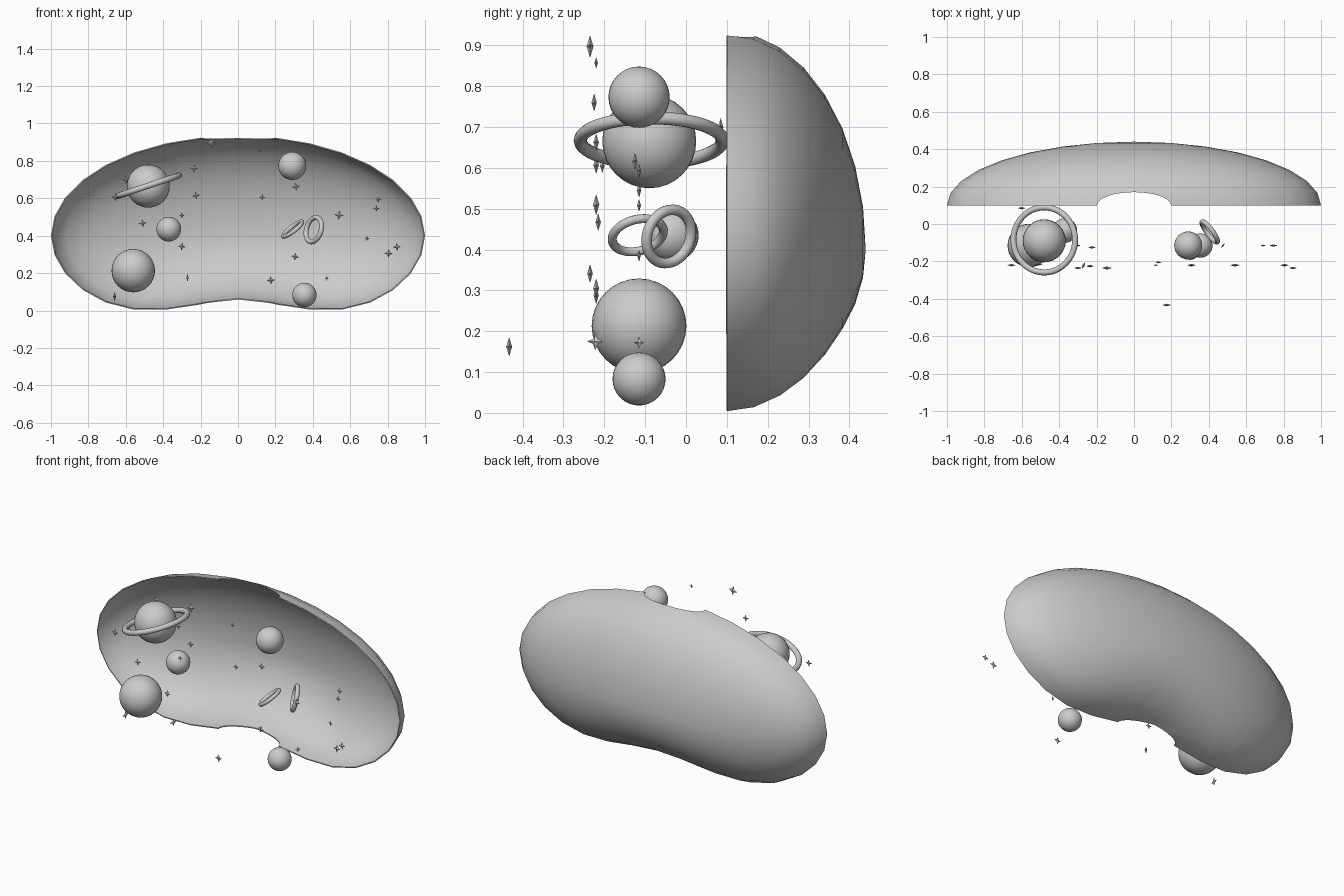
import bpy, bmesh
from math import sin, cos, pi, exp, radians
from mathutils import Vector, Matrix

if "Cube" in bpy.data.objects:
    bpy.data.objects.remove(bpy.data.objects["Cube"])


def smooth(obj, angle=40):
    bpy.ops.object.select_all(action='DESELECT')
    obj.select_set(True)
    bpy.context.view_layer.objects.active = obj
    bpy.ops.object.shade_smooth_by_angle(angle=radians(angle))


def from_bmesh(name, bm):
    me = bpy.data.meshes.new(name)
    bm.to_mesh(me)
    bm.free()
    obj = bpy.data.objects.new(name, me)
    bpy.context.collection.objects.link(obj)
    return obj


def planet(name, loc, r):
    bpy.ops.mesh.primitive_uv_sphere_add(segments=32, ring_count=16, radius=r, location=loc)
    bpy.context.object.name = name
    smooth(bpy.context.object)


def ring(name, loc, normal, major, minor):
    bpy.ops.mesh.primitive_torus_add(major_segments=48, minor_segments=12,
                                     major_radius=major, minor_radius=minor, location=loc)
    obj = bpy.context.object
    obj.name = name
    obj.rotation_euler = Vector(normal).to_track_quat('Z', 'Y').to_euler()
    smooth(obj, 60)


# Visor shell: half ellipsoid opening to the front, lower edge arched up
def shell_point(a, k):
    t = k * pi / 16
    x, h = cos(a) * cos(t), 0.535 * sin(a) * cos(t)
    if h < 0:
        h += 0.185 * (-h / 0.535) * exp(-(x / 0.52) ** 2)
    return (x, 0.1 + 0.34 * sin(t), 0.4 + h)


N = 32
bm = bmesh.new()
rows = [[bm.verts.new(shell_point(2 * pi * i / N, k)) for i in range(N)] for k in range(8)]
pole = bm.verts.new((0, 0.44, 0.4))
for lo, hi in zip(rows, rows[1:]):
    for i in range(N):
        j = (i + 1) % N
        bm.faces.new((lo[i], hi[i], hi[j], lo[j]))
for i in range(N):
    bm.faces.new((rows[-1][i], pole, rows[-1][(i + 1) % N]))
bm.normal_update()
if sum(f.normal.dot(f.calc_center_median() - Vector((0, 0.1, 0.43))) for f in bm.faces) < 0:
    bmesh.ops.reverse_faces(bm, faces=bm.faces)
shell = from_bmesh("visor_shell", bm)

# Elliptical notch through the middle of the rim
bpy.ops.mesh.primitive_cylinder_add(vertices=64, radius=1, depth=3, location=(0, 0.1, 0.4))
cutter = bpy.context.object
cutter.name = "notch_cutter"
cutter.scale = (0.198, 0.07, 1)
cutter.hide_render = True

solid = shell.modifiers.new("thickness", 'SOLIDIFY')
solid.thickness, solid.offset = 0.006, -1
notch = shell.modifiers.new("notch", 'BOOLEAN')
notch.operation, notch.solver, notch.object = 'DIFFERENCE', 'EXACT', cutter
bpy.ops.object.select_all(action='DESELECT')
shell.select_set(True)
bpy.context.view_layer.objects.active = shell
for name in ("thickness", "notch"):
    bpy.ops.object.modifier_apply(modifier=name)
bpy.data.objects.remove(cutter)
smooth(shell)

# Planets
planet("ringed_planet", (-0.48, -0.09, 0.665), 0.115)
planet("large_planet", (-0.56, -0.115, 0.213), 0.116)
planet("small_planet", (-0.37, -0.035, 0.435), 0.066)
planet("upper_planet", (0.29, -0.115, 0.773), 0.075)
planet("lower_planet", (0.355, -0.115, 0.083), 0.065)

# Planet ring and loose rings
tilt = radians(18.5)
ring("planet_ring", (-0.48, -0.085, 0.667), (-sin(tilt), 0, cos(tilt)), 0.174, 0.016)
ring("loose_ring_right", (0.405, -0.042, 0.432), (0.78, 0.58, -0.22), 0.067, 0.013)
ring("loose_ring_left", (0.292, -0.118, 0.435), (-0.6, -0.2, 0.77), 0.064, 0.011)


# Four-pointed stars, thickest in the middle
def star(name, x, y, z, r, yaw=0, roll=0):
    bm = bmesh.new()
    rim = []
    for i in range(8):
        d = r if i % 2 == 0 else r * 0.4
        rim.append(bm.verts.new((d * sin(i * pi / 4), 0, d * cos(i * pi / 4))))
    for side in (-1, 1):
        tip = bm.verts.new((0, side * r * 0.3, 0))
        for i in range(8):
            bm.faces.new((rim[i], rim[(i + 1) % 8], tip))
    bmesh.ops.recalc_face_normals(bm, faces=bm.faces)
    obj = from_bmesh(name, bm)
    obj.matrix_world = (Matrix.Translation((x, y, z)) @ Matrix.Rotation(radians(yaw), 4, 'Z')
                        @ Matrix.Rotation(radians(roll), 4, 'Y'))


stars = [
    (-.145, -.235, .897, .028), (.117, -.22, .857, .014), (-.235, -.225, .76, .022),
    (-.225, -.125, .615, .022), (-.60, .085, .70, .022), (-.655, -.22, .607, .022),
    (-.51, -.215, .467, .022), (-.30, -.115, .508, .016), (-.30, -.235, .342, .022),
    (.31, -.22, .662, .022), (.13, -.205, .605, .018), (.54, -.22, .51, .026),
    (.75, -.115, .593, .018), (.74, -.115, .545, .018), (.69, -.115, .385, .015),
    (.85, -.235, .34, .022), (.805, -.22, .305, .024), (.305, -.22, .288, .022),
    (.175, -.433, .162, .024),
]
for i, s in enumerate(stars):
    star(f"star_{i + 1}", *s, roll=(i * 7) % 20 - 10)
# Stars turned sideways
star("star_turned_left", -.27, -.222, .175, .022, 65)
star("star_turned_right", .475, -.115, .172, .016, 50)
star("star_edge_on", -.66, -.115, .075, .026, 85)
